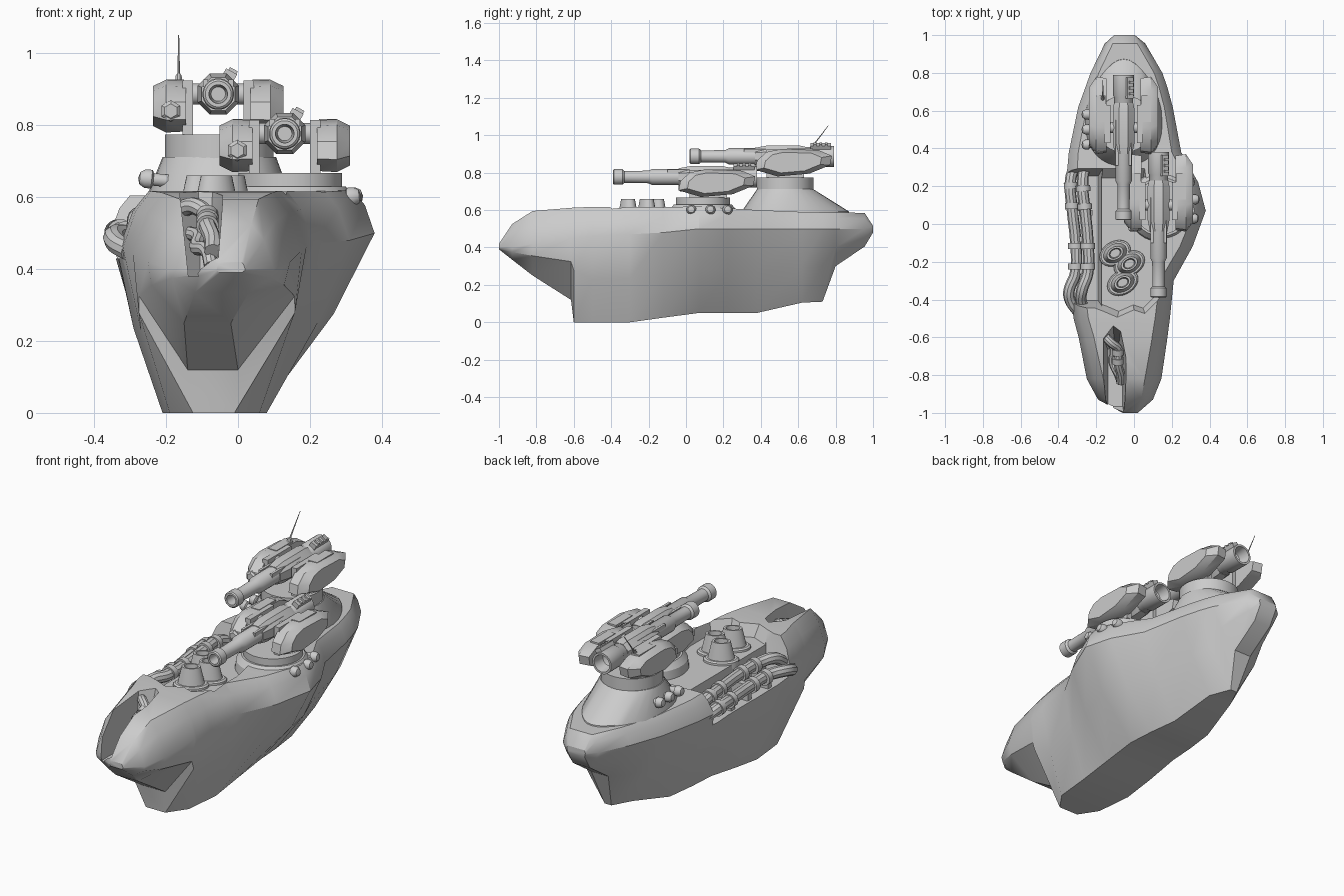
import bpy, bmesh, math
from mathutils import Vector, Matrix

if "Cube" in bpy.data.objects:
    bpy.data.objects.remove(bpy.data.objects["Cube"])


def loft(name, rings, mat=None):
    """Skin equal-length rings of points, cap both ends."""
    bm = bmesh.new()
    vs = [[bm.verts.new(p) for p in r] for r in rings]
    n = len(rings[0])
    for a, b in zip(vs, vs[1:]):
        for i in range(n):
            j = (i + 1) % n
            bm.faces.new((a[i], a[j], b[j], b[i]))
    bm.faces.new(vs[0][::-1])
    bm.faces.new(vs[-1])
    bmesh.ops.remove_doubles(bm, verts=bm.verts, dist=0.0004)
    bmesh.ops.recalc_face_normals(bm, faces=bm.faces)
    if mat:
        bm.transform(mat)
    me = bpy.data.meshes.new(name)
    bm.to_mesh(me)
    bm.free()
    ob = bpy.data.objects.new(name, me)
    bpy.context.collection.objects.link(ob)
    return ob


def lathe(name, prof, loc=(0, 0, 0), d=(0, 0, 1), seg=24, pre=None):
    """Spin (radius, height) profile round direction d at loc."""
    rings = [[(max(r, .0001) * math.cos(2 * math.pi * (i + .5) / seg),
               max(r, .0001) * math.sin(2 * math.pi * (i + .5) / seg), z)
              for i in range(seg)] for r, z in prof]
    m = Matrix.Translation(loc) @ Vector(d).to_track_quat('Z', 'Y').to_matrix().to_4x4()
    return loft(name, rings, m @ pre if pre else m)


def box(name, loc, size, rot=0):
    x, y, z = (s / 2 for s in size)
    sq = [(-x, -y), (x, -y), (x, y), (-x, y)]
    return loft(name, [[(a, b, h) for a, b in sq] for h in (-z, z)],
                Matrix.Translation(loc) @ Matrix.Rotation(rot, 4, 'Y'))


def pipe(name, pts, r, collars=()):
    cu = bpy.data.curves.new(name, 'CURVE')
    cu.dimensions = '3D'
    cu.bevel_depth, cu.bevel_resolution, cu.resolution_u, cu.use_fill_caps = r, 3, 6, True
    sp = cu.splines.new('BEZIER')
    sp.bezier_points.add(len(pts) - 1)
    for b, p in zip(sp.bezier_points, pts):
        b.co = p
        b.handle_left_type = b.handle_right_type = 'AUTO'
    ob = bpy.data.objects.new(name, cu)
    bpy.context.collection.objects.link(ob)
    for k in collars:
        a, b = Vector(pts[k]), Vector(pts[k + 1])
        for t in (0.2, 0.8):
            lathe(name + "_collar", [(0, -.016), (r * 1.3, -.016), (r * 1.3, .016), (0, .016)],
                  a.lerp(b, t), b - a, 16)


def cut(ob, polygon, z0, z1, shrink):
    """Boolean away a prism with a narrower floor."""
    c = sum((Vector(p) for p in polygon), Vector((0, 0))) / len(polygon)
    low = [(*(c + (Vector(p) - c) * shrink), z0) for p in polygon]
    cutter = loft("cutter", [low, [(x, y, z1) for x, y in polygon]])
    cutter.hide_render = True
    m = ob.modifiers.new("cut", 'BOOLEAN')
    m.operation, m.solver, m.object = 'DIFFERENCE', 'EXACT', cutter
    bpy.context.view_layer.objects.active = ob
    bpy.ops.object.modifier_apply(modifier=m.name)
    bpy.data.objects.remove(cutter)


# Hull stations: y, keel z, keel left, keel right, beam z, beam left, beam right, deck z
stations = [
    (-1.0, .39, -.05, .01, .40, -.06, .02, .42), (-.93, .335, -.12, .03, .40, -.19, .10, .525),
    (-.82, .25, -.15, -.02, .42, -.25, .145, .595), (-.615, .12, -.14, .0, .45, -.29, .175, .612),
    (-.6, 0, -.125, -.01, .45, -.293, .177, .613), (-.5, 0, -.19, .06, .46, -.32, .19, .617),
    (-.3, 0, -.21, .08, .47, -.34, .21, .617), (-.12, .025, -.21, .08, .48, -.345, .31, .615),
    (.07, .05, -.20, .08, .50, -.35, .38, .62), (.22, .05, -.19, .07, .50, -.36, .34, .61),
    (.38, .05, -.17, .05, .50, -.345, .25, .60), (.62, .105, -.12, .02, .50, -.295, .205, .59),
    (.73, .11, -.07, -.03, .50, -.255, .175, .588), (.8, .30, -.10, .0, .50, -.23, .15, .587),
    (.955, .405, -.1, .0, .50, -.155, .06, .585), (1.0, .48, -.1, .0, .50, -.105, .005, .515)]
rings = []
for y, zb, bl, br, zc, cl, cr, zt in stations:
    h, k = (zt - zc) * .5, zb + (zc - zb) * (.62 if y < -.55 else .5)
    mid = .9 if y < -.55 else .62
    rings.append([(bl, y, zb), (br, y, zb), (br + (cr - br) * mid, y, k), (cr, y, zc),
                  (cr - h * .45, y, zc + h * 1.3), (cr - h, y, zt),
                  (cl + h, y, zt), (cl + h * .45, y, zc + h * 1.3), (cl, y, zc),
                  (bl + (cl - bl) * mid, y, k)])
hull = loft("hull", rings)
# Bow slot, sunken deck and side pipe bay
cut(hull, [(-.165, -1.1), (-.035, -1.1), (-.04, -.7), (-.07, -.56), (-.11, -.53), (-.165, -.6)], .38, .64, .6)
cut(hull, [(-.24, -.44), (-.16, -.47), (-.09, -.5), (.0, -.46), (.06, -.48), (.14, -.4), (.14, -.2),
           (.1, 0), (.06, .32), (-.24, .32)], .555, .63, .86)
cut(hull, [(-.65, -.45), (-.16, -.45), (-.16, .3), (-.65, .3)], .43, .64, .88)

# Rear tower: squarish foot rising to a round ring
N = 32
foot, top = [], []
for i in range(N):
    a = 2 * math.pi * i / N
    c, s = math.cos(a), math.sin(a)
    q = lambda v: math.copysign(abs(v) ** .9, v)
    foot.append((-.055 + .208 * q(c) * (1 - .35 * max(s, 0) ** 2), .53 + (.36 if s > 0 else .245) * q(s), .5))
    top.append((-.052 + .158 * c, .53 + .15 * s, .712))
knee = [(x * .98, .53 + (y - .53) * .95, .592) for x, y, z in foot]
loft("tower", [foot, knee, top])
lathe("rear_turret_ring", [(0, .68), (.152, .68), (.152, .775), (0, .775)], (-.052, .53, 0), seg=32)

# Front turret barbette
lathe("front_barbette", [(0, .48), (.195, .48), (.18, .6), (.155, .63), (.145, .63), (.145, .667), (0, .667)],
      (.145, .09, 0), seg=32)


def turret(tag, o):
    o = Vector(o)
    gun = o + Vector((-.01, 0, .112))
    # barrel with bored muzzle and hollow breech (t runs toward the muzzle)
    lathe(tag + "_barrel", [
        (0, -.2), (.035, -.22), (.045, -.28), (.056, -.28), (.056, -.17), (.05, -.16), (.05, .1), (.044, .12),
        (.044, .28), (.034, .3), (.032, .43), (.042, .44), (.042, .485), (.036, .49), (.026, .49), (.02, .4),
        (0, .4)], gun, (0, -1, 0))
    lathe(tag + "_sleeve", [(0, -.13), (.055, -.13), (.062, -.1), (.062, .08), (.05, .14), (0, .14)],
          gun, (0, -1, 0), 8)
    for x in (-.035, .035):
        box(tag + "_rail", gun + Vector((x, -.08, .03)), (.014, .24, .02))
    box(tag + "_sight", gun + Vector((.03, .21, .05)), (.035, .11, .03), .5)
    for y in (.18, .21, .24):
        box(tag + "_sight_stud", gun + Vector((.04, y, .062)), (.025, .014, .016), .5)
    # trunnion, side posts and armour pods
    lathe(tag + "_trunnion", [(0, -.09), (.03, -.09), (.03, .09), (0, .09)], gun, (1, 0, 0), 16)
    side = [(-.14, .04), (-.13, .09), (-.08, .135), (0, .152), (.2, .145), (.27, .115),
            (.26, .065), (.15, .02), (-.02, .005)]
    for sx in (-1, 1):
        px = lambda x: Vector((-.01 + sx * x, 0, 0)) + o
        box(tag + "_post", px(.085) + Vector((0, .02, .074)), (.03, .2, .152))
        shape = []
        for x, k in ((.09, .96), (.145, 1), (.182, .75)):
            shape.append([px(x) + Vector((0, .05 + (y - .05) * k, .08 + (z - .08) * k)) for y, z in side])
        loft(tag + "_armour_pod", shape)
        box(tag + "_pod_plate", px(.12) + Vector((0, .1, .147)), (.05, .14, .012))
    lathe(tag + "_pod_lamp", [(0, -.03), (.03, -.03), (.03, .012), (.02, .02), (0, .02)],
          o + Vector((-.142, -.12, .065)), (0, -1, 0), 6)


turret("front_gun", (.14, .1, .665))
turret("rear_gun", (-.045, .51, .775))

# Antenna
lathe("antenna", [(0, -.02), (.012, -.02), (.009, .02), (.004, .03), (.0015, .165), (0, .165)],
      (-.165, .66, .92), (0, .1, .13), 8)

# Funnels: oval hollow cones on flared feet
for x, y in ((-.1, -.155), (-.025, -.21), (-.06, -.31)):
    lathe("funnel", [(0, .53), (.09, .53), (.087, .565), (.078, .572), (.066, .572), (.046, .66), (.034, .66),
                     (.028, .6), (0, .6)],
          (x, y, 0), pre=Matrix.Rotation(math.radians(30), 4, 'Z') @ Matrix.Diagonal((1, .72, 1, 1)))

# Domed bolts beside both turrets
dome = [(0, -.045), (.018, -.045), (.018, -.005), (.027, 0), (.027, .018), (.018, .033), (0, .038)]
for x, y in ((.305, .03), (.31, .13), (.285, .22)):
    lathe("front_bolt", dome, (x, y, .6), (1, (y - .1), .1), 12)
for y in (.42, .5, .58):
    lathe("rear_bolt", dome, (-.24, y, .65), (-1, 0, .1), 12)

# Side bay pipes
pipe("outer_side_pipe", [(-.31, .31, .47), (-.335, .24, .5), (-.325, .06, .5), (-.31, -.08, .495), (-.31, -.26, .495),
                         (-.345, -.36, .49), (-.335, -.41, .47), (-.30, -.46, .45)], .03, (1, 3))
pipe("inner_side_pipe", [(-.26, .31, .5), (-.272, .22, .535), (-.258, .06, .54), (-.245, -.08, .54), (-.245, -.26, .54),
                         (-.275, -.35, .54), (-.28, -.4, .51), (-.26, -.46, .47)], .03, (1, 3))
for y in (.06, -.08, -.25):
    box("pipe_bracket", (-.27, y, .47), (.1, .03, .09))

# Bow slot pipes
pipe("bow_pipe_upper", [(-.15, -.6, .57), (-.12, -.63, .575), (-.085, -.66, .55), (-.085, -.74, .52),
                        (-.07, -.8, .48), (-.07, -.84, .45)], .024, (2,))
pipe("bow_pipe_lower", [(-.14, -.6, .5), (-.11, -.66, .49), (-.115, -.73, .46), (-.085, -.8, .45),
                        (-.075, -.83, .41)], .02)

# Convert pipes, smooth everything while keeping hard edges (hull softer)
bpy.ops.object.select_all(action='SELECT')
bpy.context.view_layer.objects.active = next(o for o in bpy.data.objects if o.type == 'CURVE')
bpy.ops.object.convert(target='MESH')
bpy.ops.object.select_all(action='SELECT')
bpy.context.view_layer.objects.active = hull
bpy.ops.object.shade_smooth_by_angle(angle=math.radians(32))
bpy.ops.object.select_all(action='DESELECT')
hull.select_set(True)
bpy.ops.object.shade_smooth_by_angle(angle=math.radians(50))
